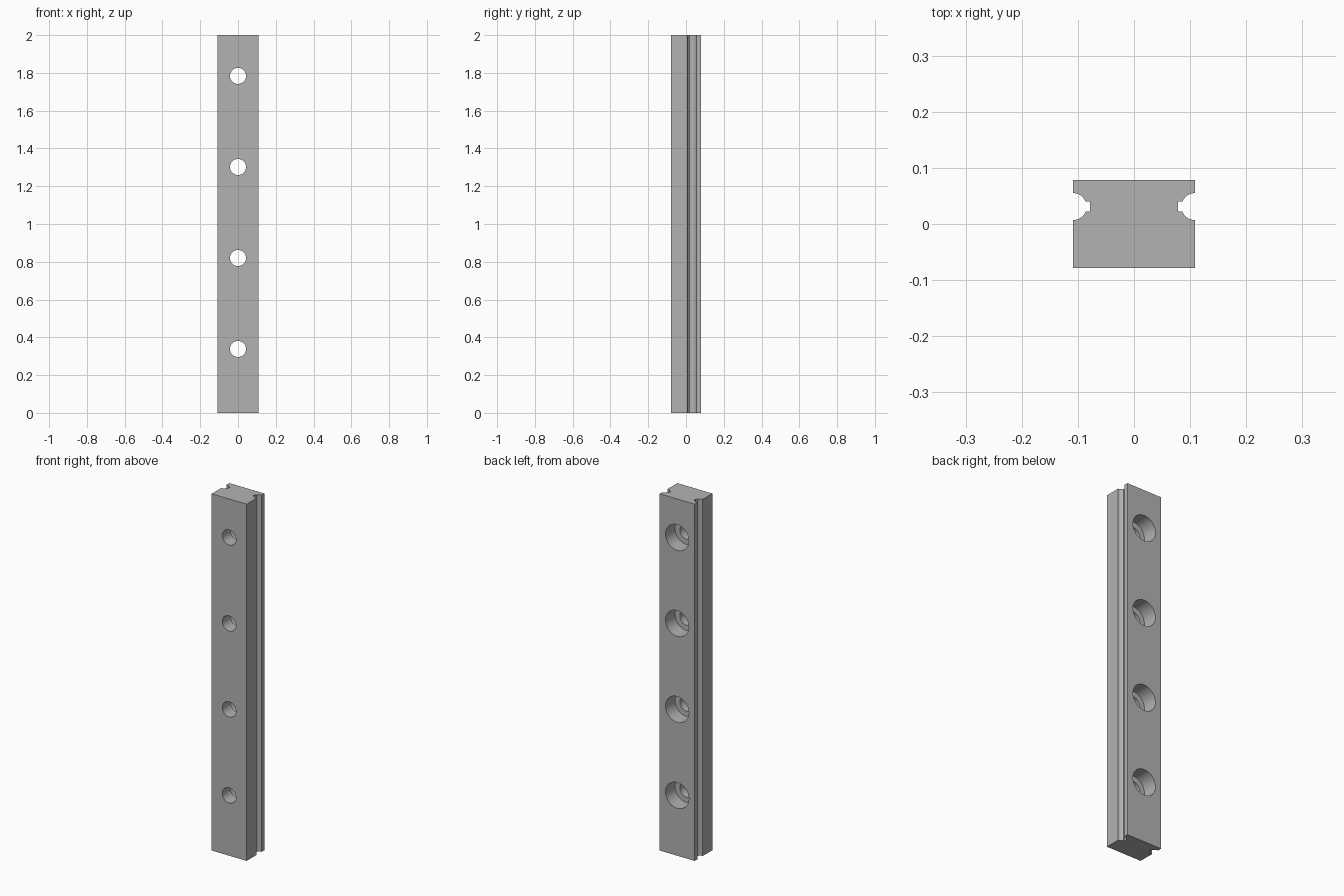
import bpy, bmesh
from math import sin, cos, asin, radians, pi

cube = bpy.data.objects.get("Cube")
if cube:
    bpy.data.objects.remove(cube, do_unlink=True)

HALF_W, HALF_D, LENGTH = 0.1085, 0.0783, 2.0
GROOVE_Y, GROOVE_R = 0.031, 0.024
SLOT_X, SLOT_HALF = 0.078, 0.009
HOLE_R, BORE_R, BORE_DEPTH = 0.0425, 0.0723, 0.0843
FIRST_HOLE, PITCH, HOLES = 0.338, 0.482, 4

steel = bpy.data.materials.new("steel grey")
steel.use_nodes = True
steel.diffuse_color = (0.45, 0.45, 0.45, 1)
steel.node_tree.nodes["Principled BSDF"].inputs["Base Color"].default_value = steel.diffuse_color


def make_object(name, bm):
    bmesh.ops.recalc_face_normals(bm, faces=bm.faces)
    mesh = bpy.data.meshes.new(name)
    bm.to_mesh(mesh)
    bm.free()
    mesh.materials.append(steel)
    obj = bpy.data.objects.new(name, mesh)
    bpy.context.collection.objects.link(obj)
    return obj


# Right half of the rail section: round ball groove with a square relief slot
def arc(start, end, steps=10):
    return [(HALF_W - GROOVE_R * cos(a), GROOVE_Y + GROOVE_R * sin(a))
            for a in (start + (end - start) * i / steps for i in range(steps + 1))]


lip = asin(SLOT_HALF / GROOVE_R)
half = [(HALF_W, -HALF_D)] + arc(-pi / 2, -lip)
half += [(SLOT_X, GROOVE_Y - SLOT_HALF), (SLOT_X, GROOVE_Y + SLOT_HALF)]
half += arc(lip, pi / 2) + [(HALF_W, HALF_D)]
section = half + [(-x, y) for x, y in reversed(half)]

# Rail body, extruded along its length
bm = bmesh.new()
base = bm.faces.new([bm.verts.new((x, y, 0)) for x, y in section])
top = bmesh.ops.extrude_face_region(bm, geom=[base])
bmesh.ops.translate(bm, vec=(0, 0, LENGTH),
                    verts=[g for g in top["geom"] if isinstance(g, bmesh.types.BMVert)])
rail = make_object("rail", bm)

# Stepped cutters: through hole with a counterbore opening at the back
bm = bmesh.new()
floor_y = HALF_D - BORE_DEPTH
outline = [(0, -0.2), (HOLE_R, -0.2), (HOLE_R, floor_y),
           (BORE_R, floor_y), (BORE_R, 0.2), (0, 0.2)]
for i in range(HOLES):
    z = FIRST_HOLE + i * PITCH
    verts = [bm.verts.new((r, y, z)) for r, y in outline]
    edges = [bm.edges.new(pair) for pair in zip(verts, verts[1:])]
    bmesh.ops.spin(bm, geom=verts + edges, cent=(0, 0, z), axis=(0, 1, 0),
                   angle=2 * pi, steps=48)
bmesh.ops.remove_doubles(bm, verts=bm.verts, dist=0.0001)
cutter = make_object("hole_cutter", bm)
cutter.hide_render = True

# Cut the holes, then drop the cutter
cut = rail.modifiers.new("screw holes", "BOOLEAN")
cut.operation = "DIFFERENCE"
cut.solver = "EXACT"
cut.object = cutter
bpy.ops.object.select_all(action="DESELECT")
rail.select_set(True)
bpy.context.view_layer.objects.active = rail
bpy.ops.object.modifier_apply(modifier=cut.name)
bpy.data.objects.remove(cutter, do_unlink=True)
bpy.ops.object.shade_smooth_by_angle(angle=radians(30))
